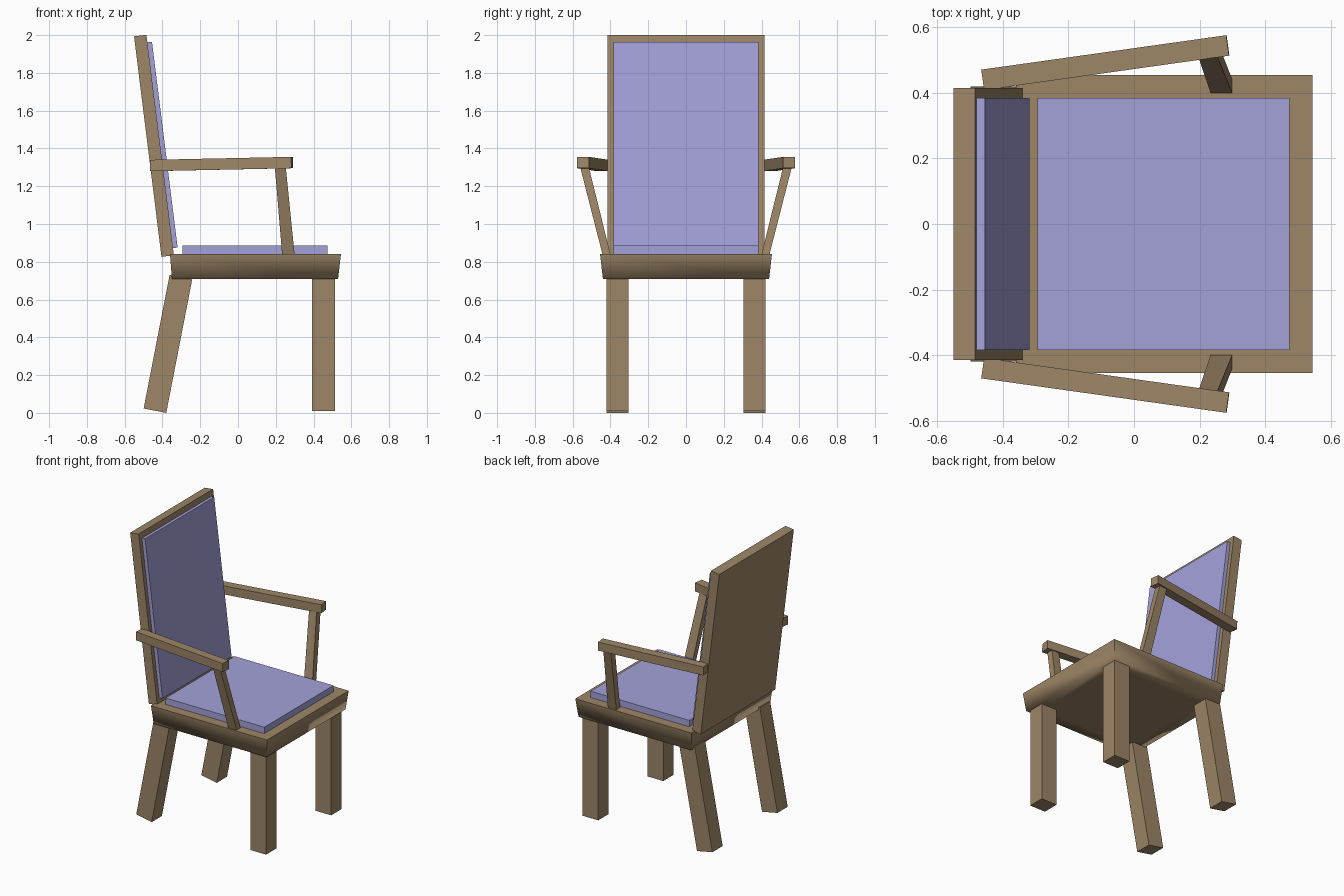
import bpy
import bmesh
from math import radians
from mathutils import Vector, Euler

default = bpy.data.objects.get("Cube")
if default:
    bpy.data.objects.remove(default, do_unlink=True)


def make_material(name, colour):
    mat = bpy.data.materials.new(name)
    mat.use_nodes = True
    mat.diffuse_color = colour
    mat.node_tree.nodes["Principled BSDF"].inputs["Base Color"].default_value = colour
    return mat


WOOD = make_material("brown wood", (0.34, 0.24, 0.137, 1))
FABRIC = make_material("lavender fabric", (0.37, 0.36, 0.70, 1))


def add_object(name, bm, mat):
    bmesh.ops.recalc_face_normals(bm, faces=bm.faces)
    mesh = bpy.data.meshes.new(name)
    bm.to_mesh(mesh)
    bm.free()
    mesh.materials.append(mat)
    obj = bpy.data.objects.new(name, mesh)
    bpy.context.collection.objects.link(obj)
    return obj


def box(name, centre, size, mat, yaw=0, pitch=0):
    """Box pitched about y, then turned about z."""
    bm = bmesh.new()
    bmesh.ops.create_cube(bm, size=1)
    turn = Euler((0, radians(pitch), radians(yaw)))
    for v in bm.verts:
        v.co = turn.to_matrix() @ (v.co * Vector(size)) + Vector(centre)
    return add_object(name, bm, mat)


def taper(bm, low, high, low_size, high_size):
    """Upright block between two level rectangles given by centre and size."""
    bmesh.ops.create_cube(bm, size=2)
    for v in bm.verts:
        centre, size = (high, high_size) if v.co.z > 0 else (low, low_size)
        v.co = Vector(centre) + Vector((v.co.x * size[0] / 2, v.co.y * size[1] / 2, 0))


# Seat: narrower below, with a softly shaded lower edge
bm = bmesh.new()
taper(bm, (0.09, 0, 0.71), (0.0925, 0, 0.84), (0.88, 0.88), (0.905, 0.91))
bm.normal_update()
underside = [f for f in bm.faces if f.normal.z < -0.9]
bmesh.ops.inset_region(bm, faces=underside, thickness=0.12)
bm.normal_update()
for face in bm.faces:
    face.smooth = face.normal.z < 0.9
for edge in bm.edges:
    a, b = edge.verts
    on_top = min(a.co.z, b.co.z) > 0.8
    edge.smooth = not on_top and abs(a.co.z - b.co.z) < 0.05
add_object("seat", bm, WOOD)

# Cushions and backrest
box("seat_cushion", (0.09, 0, 0.86), (0.77, 0.77, 0.05), FABRIC)
box("backrest", (-0.445, 0, 1.414), (0.066, 0.83, 1.176), WOOD, pitch=-7.1)
box("back_cushion", (-0.4073, 0, 1.4175), (0.04, 0.77, 1.098), FABRIC, pitch=-7.1)

# Legs and arms on both sides
for side, label in ((1, "left"), (-1, "right")):
    box(f"front_leg_{label}", (0.452, side * 0.3625, 0.37), (0.122, 0.115, 0.72), WOOD)
    box(f"back_leg_{label}", (-0.371, side * 0.3625, 0.365), (0.122, 0.115, 0.72),
        WOOD, pitch=11)
    box(f"armrest_{label}", (-0.0875, side * 0.4925, 1.3175), (0.755, 0.063, 0.06),
        WOOD, yaw=side * 8, pitch=-1.2)
    bm = bmesh.new()
    taper(bm, (0.267, side * 0.42, 0.835), (0.224, side * 0.537, 1.3),
          (0.066, 0.042), (0.058, 0.046))
    add_object(f"arm_support_{label}", bm, WOOD)
